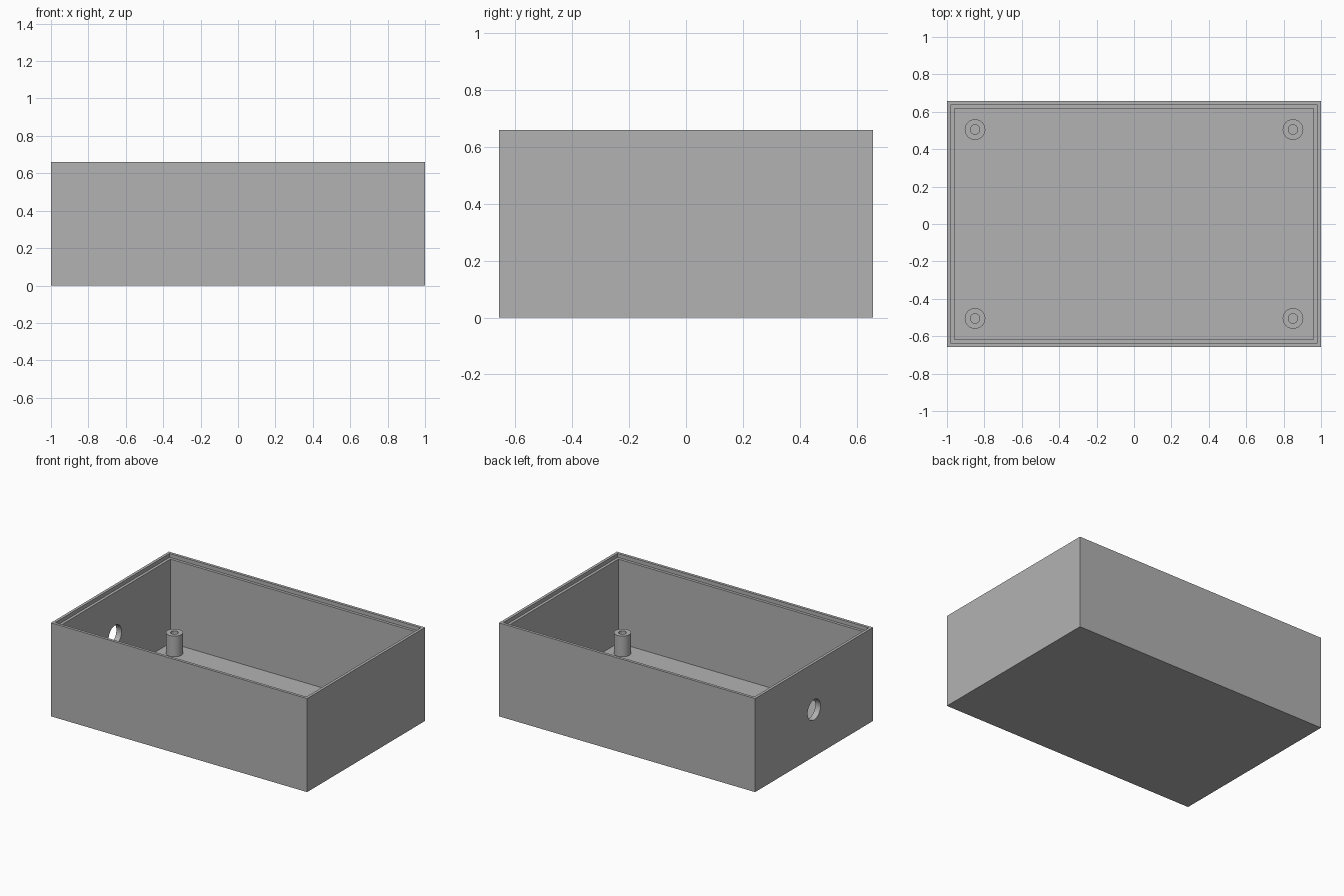
import bpy
import bmesh
from math import pi, cos, sin, radians

LENGTH, WIDTH, HEIGHT = 2.0, 1.315, 0.66
WALL, LIP, LIP_DEPTH, FLOOR = 0.04, 0.02, 0.027, 0.042
POST_X, POST_Y, POST_TOP = 0.85, 0.505, 0.188
POST_R, BORE_R = 0.055, 0.025
PORT_R, PORT_Z = 0.072, 0.33

cube = bpy.data.objects.get("Cube")
if cube:
    bpy.data.objects.remove(cube, do_unlink=True)

grey = bpy.data.materials.new("grey plastic")
grey.use_nodes = True
colour = (0.448, 0.448, 0.448, 1)
grey.diffuse_color = colour
grey.node_tree.nodes["Principled BSDF"].inputs["Base Color"].default_value = colour


def rectangle(inset, z):
    x, y = LENGTH / 2 - inset, WIDTH / 2 - inset
    return [(-x, -y, z), (x, -y, z), (x, y, z), (-x, y, z)]


def circle(radius, z, sides=40):
    return [(radius * cos(2 * pi * i / sides), radius * sin(2 * pi * i / sides), z)
            for i in range(sides)]


def ring_object(name, rings, closed=False):
    """Skin a series of rings; cap the ends, or join the last to the first."""
    bm = bmesh.new()
    loops = [[bm.verts.new(p) for p in ring] for ring in rings]
    pairs = list(zip(loops, loops[1:]))
    if closed:
        pairs.append((loops[-1], loops[0]))
    else:
        bm.faces.new(loops[0])
        bm.faces.new(loops[-1])
    for a, b in pairs:
        for i in range(len(a)):
            j = (i + 1) % len(a)
            bm.faces.new((a[i], a[j], b[j], b[i]))
    bmesh.ops.recalc_face_normals(bm, faces=bm.faces)
    mesh = bpy.data.meshes.new(name)
    bm.to_mesh(mesh)
    bm.free()
    mesh.materials.append(grey)
    obj = bpy.data.objects.new(name, mesh)
    bpy.context.collection.objects.link(obj)
    return obj


def make_active(obj):
    bpy.ops.object.select_all(action='DESELECT')
    obj.select_set(True)
    bpy.context.view_layer.objects.active = obj


# Open box with a stepped rim
box = ring_object("box_shell", [
    rectangle(0, 0), rectangle(0, HEIGHT),
    rectangle(LIP, HEIGHT), rectangle(LIP, HEIGHT - LIP_DEPTH),
    rectangle(WALL, HEIGHT - LIP_DEPTH), rectangle(WALL, FLOOR)])

# Round cable port through the -x wall
cutter = ring_object("port_cutter", [circle(PORT_R, -0.1), circle(PORT_R, 0.1)])
cutter.rotation_euler.y = pi / 2
cutter.location = (-LENGTH / 2, 0, PORT_Z)
cutter.hide_render = True
port = box.modifiers.new("cable_port", 'BOOLEAN')
port.operation = 'DIFFERENCE'
port.solver = 'EXACT'
port.object = cutter
make_active(box)
bpy.ops.object.modifier_apply(modifier=port.name)
bpy.data.objects.remove(cutter, do_unlink=True)
bpy.ops.object.shade_smooth_by_angle(angle=radians(30))

# Hollow screw posts in the four corners
for y_name, y in (("front", -POST_Y), ("back", POST_Y)):
    for x_name, x in (("right", -POST_X), ("left", POST_X)):
        post = ring_object(f"screw_post_{y_name}_{x_name}", [
            circle(POST_R, FLOOR - 0.01), circle(POST_R, POST_TOP),
            circle(BORE_R, POST_TOP), circle(BORE_R, FLOOR - 0.01)], closed=True)
        post.location = (x, y, 0)
        make_active(post)
        bpy.ops.object.shade_smooth_by_angle(angle=radians(30))
